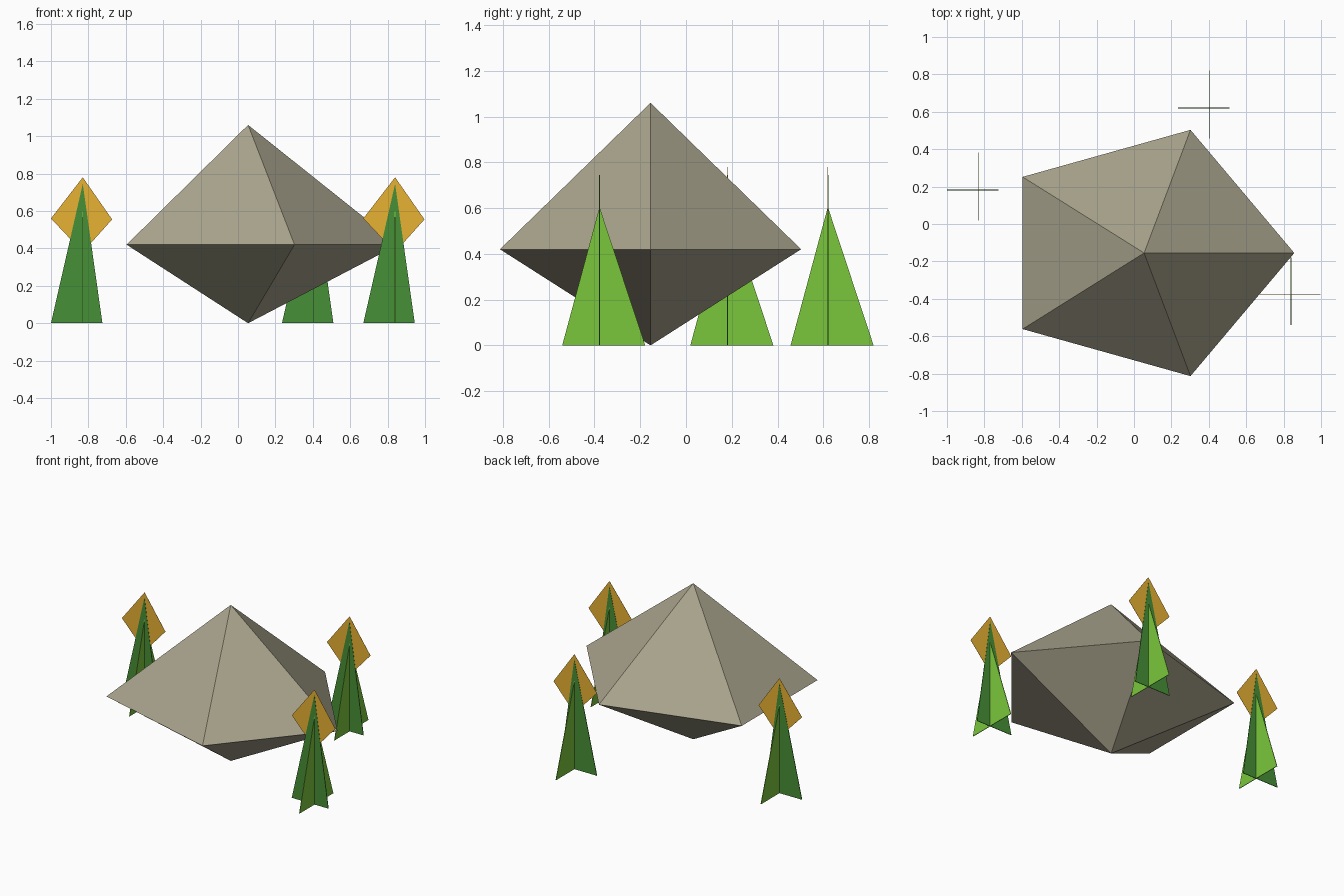
import bpy, bmesh, math

if "Cube" in bpy.data.objects:
    bpy.data.objects.remove(bpy.data.objects["Cube"])


def material(name, rgb):
    """Flat colour from 0-255 sRGB values."""
    lin = [((c / 255 + 0.055) / 1.055) ** 2.4 for c in rgb]
    m = bpy.data.materials.new(name)
    m.diffuse_color = (*lin, 1)
    m.use_nodes = True
    m.node_tree.nodes["Principled BSDF"].inputs["Base Color"].default_value = m.diffuse_color
    return m


STONE = material("stone grey", (168, 163, 140))
DARK = material("dark green", (70, 144, 54))
LIGHT = material("light green", (122, 198, 60))
YELLOW = material("flower yellow", (236, 182, 52))


def make_object(name, bm, mat, location):
    bmesh.ops.recalc_face_normals(bm, faces=bm.faces)
    mesh = bpy.data.meshes.new(name)
    bm.to_mesh(mesh)
    bm.free()
    mesh.materials.append(mat)
    ob = bpy.data.objects.new(name, mesh)
    ob.location = location
    bpy.context.collection.objects.link(ob)


def plate(name, points, axis, thick, mat, location):
    """Thin upright plate; points are (across, up), axis is the across direction."""
    bm = bmesh.new()

    def place(a, z, d):
        return (a, d, z) if axis == "x" else (d, a, z)

    face = bm.faces.new([bm.verts.new(place(a, z, -thick / 2)) for a, z in points])
    ext = bmesh.ops.extrude_face_region(bm, geom=[face], use_keep_orig=True)
    verts = [g for g in ext["geom"] if isinstance(g, bmesh.types.BMVert)]
    bmesh.ops.translate(bm, verts=verts, vec=place(0, 0, thick))
    make_object(name, bm, mat, location)


# rock: squashed five-sided double pyramid
bm = bmesh.new()
top, bottom = bm.verts.new((0, 0, 1.06)), bm.verts.new((0, 0, 0))
ring = [bm.verts.new((0.803 * math.cos(i * math.tau / 5),
                      0.692 * math.sin(i * math.tau / 5), 0.42)) for i in range(5)]
for i in range(5):
    a, b = ring[i], ring[(i + 1) % 5]
    bm.faces.new((a, b, top))
    bm.faces.new((b, a, bottom))
make_object("rock", bm, STONE, (0.054, -0.155, 0))

# plants: two crossed leaf blades and a flat flower behind the tip
for i, (x, y) in enumerate([(-0.83, 0.182), (0.405, 0.62), (0.84, -0.378)], 1):
    at = (x, y, 0)
    plate(f"wide_leaf_{i}", [(-0.17, 0), (0.105, 0), (0, 0.745)], "x", 0.004, DARK, at)
    plate(f"cross_leaf_{i}", [(-0.163, 0), (0.2, 0), (0, 0.605)], "y", 0.004, LIGHT, at)
    plate(f"flower_{i}", [(-0.17, 0.56), (0, 0.38), (0.157, 0.555), (0, 0.78)],
          "x", 0.001, YELLOW, at)
